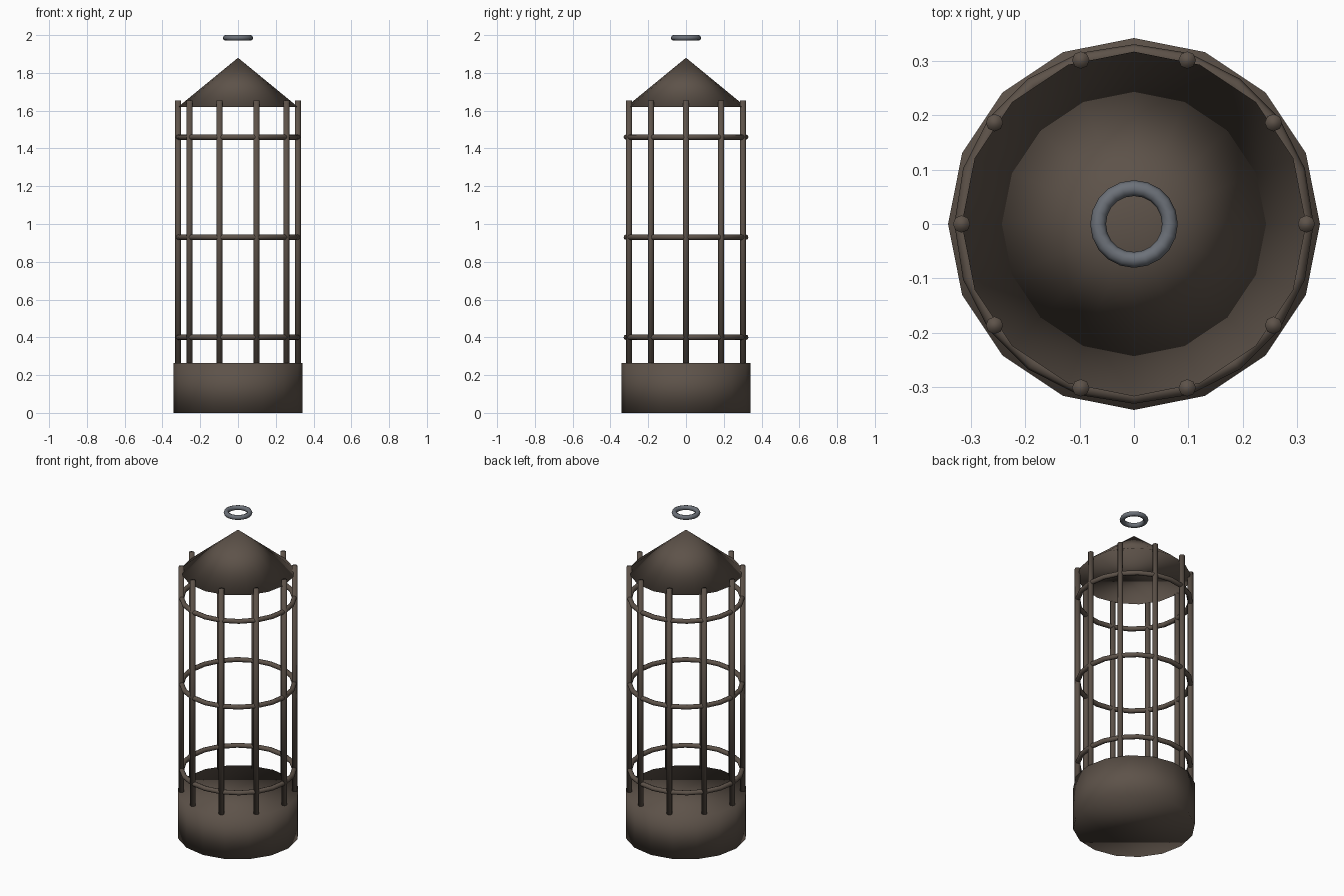
import bpy
from math import cos, sin, tau

if "Cube" in bpy.data.objects:
    bpy.data.objects.remove(bpy.data.objects["Cube"])


def material(name, rgb):
    m = bpy.data.materials.new(name)
    m.diffuse_color = (*rgb, 1)
    m.use_nodes = True
    m.node_tree.nodes["Principled BSDF"].inputs["Base Color"].default_value = m.diffuse_color
    return m


IRON = material("rusty_iron", (0.11, 0.085, 0.067))
STEEL = material("grey_steel", (0.15, 0.165, 0.19))


def finish(name, mat):
    ob = bpy.context.object
    ob.name = name
    ob.data.materials.append(mat)
    bpy.ops.object.shade_smooth()
    return ob


def cylinder(name, r, z0, z1, sides, x=0, y=0):
    bpy.ops.mesh.primitive_cylinder_add(vertices=sides, radius=r, depth=z1 - z0,
                                        location=(x, y, (z0 + z1) / 2))
    return finish(name, IRON)


def ring(name, major, minor, z, segs, mat):
    bpy.ops.mesh.primitive_torus_add(major_radius=major, minor_radius=minor,
                                     major_segments=segs, minor_segments=8,
                                     location=(0, 0, z))
    return finish(name, mat)


# Solid drum base
cylinder("base", 0.342, 0, 0.265, 16)

# Upright bars
R = 0.317
for i in range(10):
    a = tau * i / 10
    cylinder(f"bar_{i + 1}", 0.016, 0.255, 1.655, 8, R * cos(a), R * sin(a))

# Hoops around the bars
for i, z in enumerate((0.4, 0.93, 1.46)):
    ring(f"hoop_{i + 1}", 0.316, 0.0145, z, 20, IRON)

# Conical roof
bpy.ops.mesh.primitive_cone_add(vertices=16, radius1=0.317, radius2=0, depth=0.26,
                                location=(0, 0, 1.75))
finish("roof", IRON)

# Hanging ring floating above the roof
ring("hanging_ring", 0.066, 0.0145, 1.9855, 20, STEEL)
